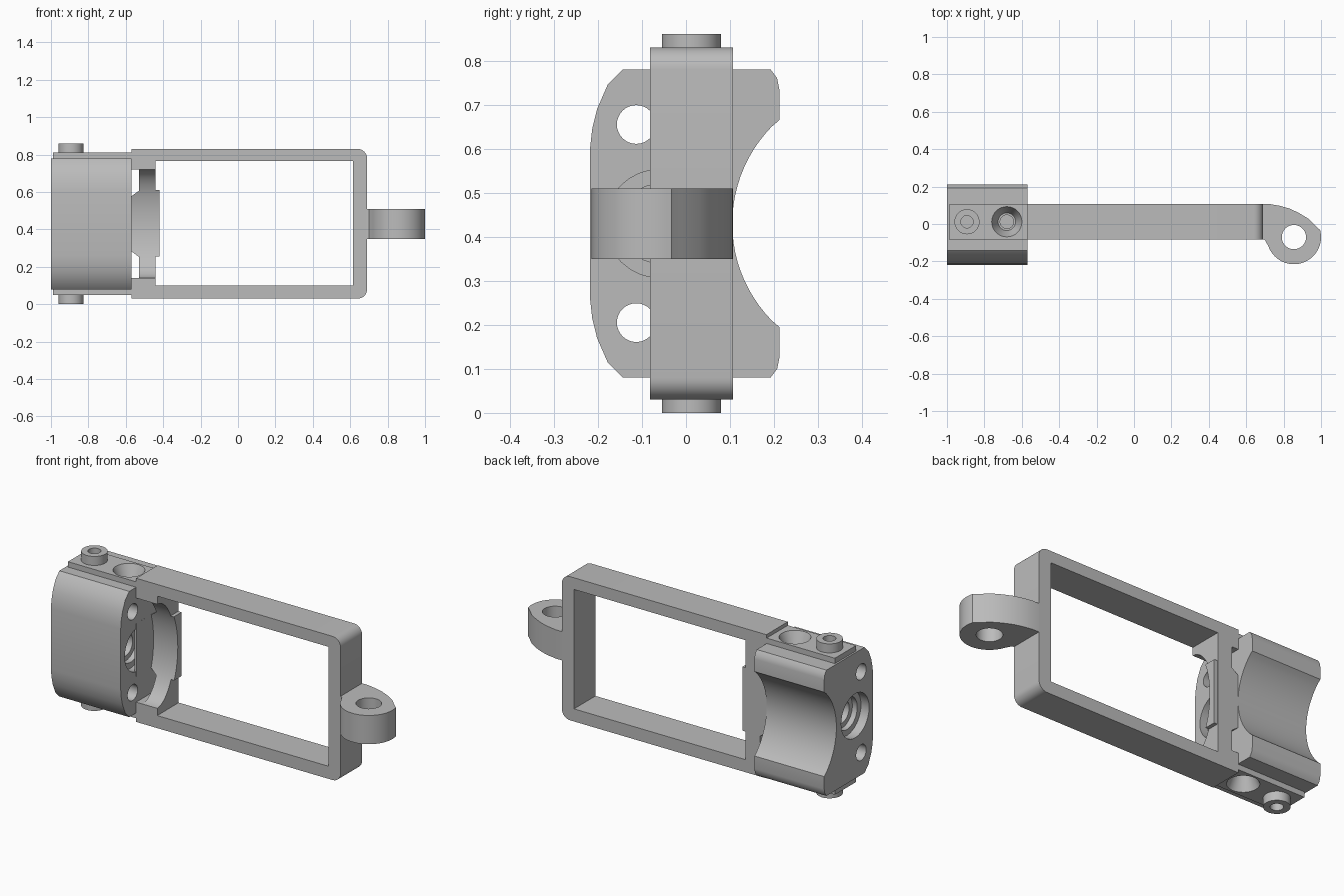
import bpy, bmesh, math
from mathutils import Vector

if "Cube" in bpy.data.objects:
    bpy.data.objects.remove(bpy.data.objects["Cube"])

grey = bpy.data.materials.new("plain grey")
grey.use_nodes = True
grey.diffuse_color = (0.5, 0.5, 0.5, 1)
grey.node_tree.nodes["Principled BSDF"].inputs["Base Color"].default_value = (0.5, 0.5, 0.5, 1)

MID = 0.43          # mirror height
BACK, FRONT = 0.107, -0.082


def finish(name, bm):
    bmesh.ops.recalc_face_normals(bm, faces=bm.faces)
    mesh = bpy.data.meshes.new(name)
    bm.to_mesh(mesh)
    bm.free()
    mesh.materials.append(grey)
    ob = bpy.data.objects.new(name, mesh)
    bpy.context.collection.objects.link(ob)
    return ob


def prism(name, pts, axis, lo, hi):
    """Extrude a 2D outline along an axis: x takes (y,z), y takes (x,z), z takes (x,y)."""
    def place(p, d):
        return {"x": (d, p[0], p[1]), "y": (p[0], d, p[1]), "z": (p[0], p[1], d)}[axis]
    bm = bmesh.new()
    face = bm.faces.new([bm.verts.new(place(p, lo)) for p in pts])
    new = bmesh.ops.extrude_face_region(bm, geom=[face])["geom"]
    move = Vector(place((0, 0), hi - lo))
    bmesh.ops.translate(bm, vec=move, verts=[v for v in new if isinstance(v, bmesh.types.BMVert)])
    return finish(name, bm)


def arc(cx, cy, rx, a0, a1, n, ry=None):
    ry = ry or rx
    return [(cx + rx * math.cos(math.radians(a0 + (a1 - a0) * i / n)),
             cy + ry * math.sin(math.radians(a0 + (a1 - a0) * i / n))) for i in range(n + 1)]


def circle(cx, cy, r, n=32, ry=None):
    return arc(cx, cy, r, 0, 360, n, ry)[:-1]


def box(name, x, y, z):
    return prism(name, [(x[0], y[0]), (x[1], y[0]), (x[1], y[1]), (x[0], y[1])], "z", *z)


def cone(name, x, y, r0, r1, z0, z1):
    bm = bmesh.new()
    rings = [[bm.verts.new((p[0], p[1], z)) for p in circle(x, y, r)] for r, z in ((r0, z0), (r1, z1))]
    bm.faces.new(rings[0])
    bm.faces.new(rings[1])
    for i in range(32):
        j = (i + 1) % 32
        bm.faces.new((rings[0][i], rings[0][j], rings[1][j], rings[1][i]))
    return finish(name, bm)


def cut(targets, cutters):
    for ob in targets:
        bpy.context.view_layer.objects.active = ob
        for c in cutters:
            m = ob.modifiers.new("cut", "BOOLEAN")
            m.operation, m.solver, m.object = "DIFFERENCE", "EXACT", c
            bpy.ops.object.modifier_apply(modifier=m.name)
    for c in cutters:
        bpy.data.objects.remove(c)


# Rectangular frame with rounded outer corners
outline = [(-0.57, 0.03)] + arc(0.64, 0.08, 0.05, -90, 0, 8) + arc(0.64, 0.78, 0.05, 0, 90, 8) + [(-0.57, 0.83)]
frame = prism("frame", outline, "y", FRONT, BACK)
cut([frame], [box("opening", (-0.44, 0.615), (-1, 1), (0.1, 0.765)),
              box("gap", (-0.6, -0.53), (-1, 1), (0.14, 0.72))])

# Web and pad on the frame's end wall, hollowed by a rounded saddle
web = prism("wall_web", [(-0.58, 0.29), (-0.525, 0.25), (-0.525, 0.61), (-0.58, 0.57)], "y", FRONT, BACK - 0.003)
pad = box("wall_pad", (-0.445, -0.42), (FRONT, BACK - 0.003), (0.255, 0.61))
cut([frame, web, pad], [prism("saddle", circle(-0.085, MID, 0.155, 48, 0.29), "x", -0.569, -0.4)])

# Mounting ear on the end of the frame
ear = prism("ear", [(0.68, BACK), (0.73, 0.106), (0.78, 0.097), (0.83, 0.083), (0.88, 0.06), (0.93, 0.03),
                    (0.97, -0.01)] + arc(0.855, -0.07, 0.145, 15, -160, 28)
            + [(0.708, -0.1), (0.7, -0.085), (0.68, -0.08)], "z", 0.35, 0.51)
cut([ear], [prism("ear_hole", circle(0.855, -0.07, 0.065), "z", 0.3, 0.6)])

# Clamp block: rounded front, concave back, mirrored about mid height
upper = [(-0.218, 0.6), (-0.213, 0.645), (-0.202, 0.69), (-0.178, 0.745), (-0.143, 0.78),
         (0.192, 0.78), (0.207, 0.76), (0.212, 0.735), (0.212, 0.665)]
a = math.degrees(math.asin(0.235 / 0.315))
hollow = arc(0.42, MID, 0.315, 180 - a, 180 + a, 24)[1:-1]
lower = [(y, 2 * MID - z) for y, z in reversed(upper)]
block = prism("clamp_block", upper + hollow + lower, "x", -1.0, -0.57)

# Stepped bore and two rod holes through the block
cutters = [prism("bore", circle(-0.06, MID, 0.062), "x", -1.1, -0.5)]
for lo, hi in ((-1.1, -0.95), (-0.62, -0.5)):
    cutters.append(prism("counterbore", circle(-0.06, MID, 0.123), "x", lo, hi))
for lo, hi in ((-1.1, -0.92), (-0.65, -0.5)):
    cutters.append(prism("inner_step", circle(-0.06, MID, 0.09), "x", lo, hi))
for z in (0.655, 0.205):
    cutters.append(prism("rod_hole", circle(-0.113, z, 0.044), "x", -1.1, -0.5))
cut([block], cutters)

# Rails with hollow pegs and countersunk screw holes, above and below
for side, s in (("top", 1), ("bottom", -1)):
    def z(h):
        return MID + s * h
    rail = box(side + "_rail", (-0.99, -0.565), (FRONT, BACK - 0.003), sorted((z(0.34), z(0.38))))
    peg = prism(side + "_peg", circle(-0.893, 0.012, 0.067), "z", *sorted((z(0.36), z(0.43))))
    cut([rail, peg, block], [
        prism("peg_hole", circle(-0.893, 0.012, 0.033), "z", *sorted((z(0.29), z(0.5)))),
        cone("sink", -0.68, 0.012, 0.047, 0.083, z(0.3), z(0.385)),
        prism("screw_hole", circle(-0.68, 0.012, 0.036), "z", *sorted((z(0.24), z(0.32))))])

# Smooth curved faces, keep edges crisp
for ob in list(bpy.context.scene.objects):
    if ob.type == "MESH":
        bpy.ops.object.select_all(action="DESELECT")
        ob.select_set(True)
        bpy.context.view_layer.objects.active = ob
        bpy.ops.object.shade_smooth_by_angle(angle=math.radians(30))
